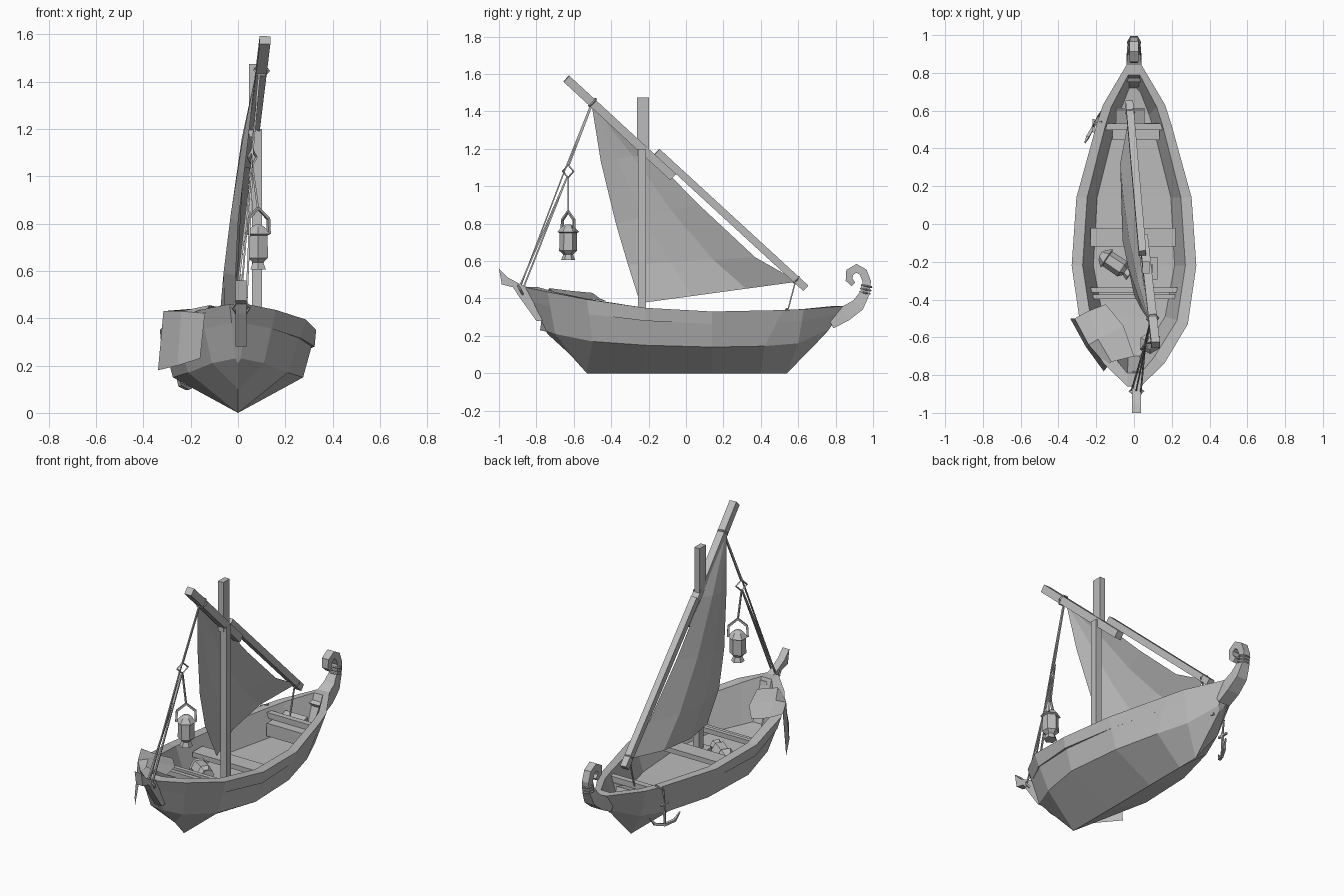
import bpy, bmesh, math
from mathutils import Vector, Matrix

if "Cube" in bpy.data.objects:
    bpy.data.objects.remove(bpy.data.objects["Cube"])

grey = bpy.data.materials.new("plain_grey")
grey.use_nodes = True
grey.diffuse_color = (0.5, 0.5, 0.5, 1)
grey.node_tree.nodes["Principled BSDF"].inputs["Base Color"].default_value = (0.5, 0.5, 0.5, 1)


def finish(name, bm):
    bmesh.ops.recalc_face_normals(bm, faces=bm.faces)
    mesh = bpy.data.meshes.new(name)
    bm.to_mesh(mesh)
    bm.free()
    mesh.materials.append(grey)
    ob = bpy.data.objects.new(name, mesh)
    bpy.context.collection.objects.link(ob)
    return ob


def loft(bm, rings, closed=True):
    """Join rows of points with quads and return the rows of vertices."""
    rows = [[bm.verts.new(p) for p in ring] for ring in rings]
    n = len(rows[0])
    for a, b in zip(rows, rows[1:]):
        for i in range(n if closed else n - 1):
            j = (i + 1) % n
            bm.faces.new((a[i], a[j], b[j], b[i]))
    return rows


def sweep(name, path, radii, sides=4, ref=(1, 0, 0)):
    """Sweep a regular section along a path; radii is a number or one per point."""
    pts = [Vector(p) for p in path]
    if not isinstance(radii, (list, tuple)):
        radii = [radii] * len(pts)
    rings = []
    for i, p in enumerate(pts):
        t = (pts[min(i + 1, len(pts) - 1)] - pts[max(i - 1, 0)]).normalized()
        u = Vector(ref)
        u = (u - t * u.dot(t)).normalized()
        v = t.cross(u)
        angles = [2 * math.pi * (k + 0.5) / sides for k in range(sides)]
        rings.append([p + (u * math.cos(a) + v * math.sin(a)) * radii[i] for a in angles])
    bm = bmesh.new()
    rows = loft(bm, rings)
    bm.faces.new(rows[0])
    bm.faces.new(rows[-1])
    return finish(name, bm)


def box(name, centre, size, turn=0, axis='Z'):
    bm = bmesh.new()
    m = Matrix.Translation(centre) @ Matrix.Rotation(turn, 4, axis) @ Matrix.Diagonal((*size, 1))
    bmesh.ops.create_cube(bm, size=1, matrix=m)
    return finish(name, bm)


def ring(name, centre, radius, thick, normal, count=6, up=(1, 0, 0)):
    """Small loop with its first corner towards up."""
    n = Vector(normal).normalized()
    u = Vector(up)
    u = (u - n * u.dot(n)).normalized()
    v = n.cross(u)
    bm = bmesh.new()
    rings = []
    for k in range(count + 1):
        a = 2 * math.pi * k / count
        d = u * math.cos(a) + v * math.sin(a)
        c = Vector(centre) + d * radius
        rings.append([c + d * thick, c + n * thick, c - d * thick, c - n * thick])
    loft(bm, rings)
    bmesh.ops.remove_doubles(bm, verts=bm.verts, dist=0.0005)
    return finish(name, bm)


# Hull stations: sheer (y, half width, z), knuckle (y, w, z), keel (y, z), inner rim (y, w), floor (y, w)
stations = [
    ((-.86, .035, .46), (-.75, .012, .23), (-.74, .21), (-.79, .035), (-.70, .03)),
    ((-.74, .16, .435), (-.70, .11, .21), (-.62, .10), (-.70, .11), (-.64, .07)),
    ((-.53, .285, .395), (-.50, .21, .17), (-.53, .0), (-.51, .228), (-.49, .165)),
    ((-.22, .33, .35), (-.22, .275, .15), (-.22, .0), (-.22, .272), (-.22, .215)),
    ((.14, .305, .33), (.14, .25, .14), (.14, .0), (.14, .248), (.14, .195)),
    ((.52, .20, .338), (.42, .18, .145), (.40, .0), (.52, .152), (.46, .115)),
    ((.63, .165, .343), (.60, .11, .16), (.54, .0), (.62, .12), (.58, .08)),
    ((.85, .035, .36), (.765, .02, .235), (.745, .21), (.79, .03), (.72, .025)),
]
rings = []
for sheer, knuckle, keel, rim, floor in stations:
    y, w, z = sheer
    step = 0.014 * max(0, 1 - abs(y + .25) / .4)
    f = 0.35
    ky, kw, kz = (a + (b - a) * f for a, b in zip(sheer, knuckle))
    half = [(floor[1], floor[0], kz * .3 + .1), (rim[1], rim[0], z), (w, y, z),
            (kw + step, ky, kz), (kw, ky, kz), (knuckle[1], knuckle[0], knuckle[2])]
    rings.append(half + [(0, *keel)] + [(-px, py, pz) for px, py, pz in reversed(half)])
bm = bmesh.new()
rows = loft(bm, rings)
for row in (rows[0], rows[-1]):
    for i in range(5):
        bm.faces.new((row[i], row[i + 1], row[11 - i], row[12 - i]))
    bm.faces.new((row[5], row[6], row[7]))
bmesh.ops.remove_doubles(bm, verts=bm.verts, dist=0.0002)
finish("hull", bm)

# Stern post: side profile extruded across
bm = bmesh.new()
outline = [(-1, .56), (-.95, .51), (-.87, .468), (-.78, .44), (-.74, .28), (-.80, .28),
           (-.90, .42), (-.925, .46), (-.985, .475)]
rows = loft(bm, [[(x, y, z) for y, z in outline] for x in (-.01, .036)])
for row in rows:
    bm.faces.new(row)
finish("stern_post", bm)

# Curled stem head and its rope turns
sweep("curled_stem", [(0, .77, .275), (0, .85, .318), (0, .92, .365), (0, .957, .43), (0, .967, .49),
                      (0, .948, .54), (0, .912, .561), (0, .876, .54), (0, .872, .50), (0, .895, .475)],
      [.055, .058, .05, .036, .031, .032, .033, .032, .027, .02])
for k in range(3):
    ring("stem_rope", (0, .957 + .004 * k, .43 + .018 * k), .032, .005, (0, .2, 1))

# Thwarts and inside fittings
box("middle_thwart", (-.005, -.07, .27), (.45, .10, .03))
for y, z in ((-.35, .28), (-.385, .27)):
    box("aft_thwart", (0, y, z), (.49, .026, .03))
box("bow_thwart", (-.01, .515, .30), (.34, .035, .035))
box("bow_chest", (.01, .49, .24), (.25, .09, .08))
box("bow_bundle", (-.02, .565, .275), (.15, .09, .035), .3, 'X')
box("mast_step", (.075, -.235, .19), (.10, .12, .05))

# Mast and the two-part yard
sweep("mast", [(.08, -.235, .16), (.08, -.235, 1.20)], .029)
box("mast_top", (.064, -.23, 1.32), (.036, .062, .31))
sweep("upper_yard", [(.114, -.64, 1.575), (.05, -.07, 1.05)], .032)
sweep("lower_yard", [(.045, -.155, 1.185), (-.025, .64, .455)], .028)
slope = (-.1, .73, -.67)
ring("peak_lashing", (.099, -.50, 1.447), .03, .006, slope)
ring("clew_lashing", (-.02, .59, .50), .024, .004, slope)

# Sail: rows running from the luff to the yard, bellied to one side
luff = [(.075, -.505, 1.44), (.04, -.455, 1.13), (0, -.375, .80), (-.01, -.31, .58), (.025, -.245, .375)]
leech = [(.08, -.495, 1.43), (.035, -.20, 1.175), (.015, .07, .90), (0, .37, .62), (-.02, .60, .49)]
bm = bmesh.new()
rings = []
for a, b in zip(luff, leech):
    a, b = Vector(a), Vector(b)
    belly = .09 * (b - a).length
    rings.append([a.lerp(b, s) - Vector((belly * 4 * s * (1 - s), 0, 0)) for s in (0, .33, .67, 1)])
loft(bm, rings, closed=False)
finish("sail", bm)

# Stays, ring and sheet
sweep("peak_stay", [(.09, -.505, 1.43), (.06, -.625, 1.115)], .006)
ring("stay_ring", (.06, -.63, 1.08), .034, .006, (1, -.6, 0), 4, (0, 0, 1))
for x, y, z in ((.035, -.90, .44), (-.012, -.88, .43)):
    sweep("stern_stay", [(.06, -.635, 1.05), (x, y, z)], .006)
sweep("long_stay", [(.09, -.51, 1.43), (.06, -.65, 1.08), (.01, -.89, .45)], .005)
ring("stern_lashing", (.013, -.885, .445), .036, .006, (0, 1, .5))
sweep("sheet", [(-.02, .585, .49), (-.02, .535, .30)], .005)

# Lantern body, used hanging from the stay and lying on the floor
lantern = [(.038, 0), (.026, .03), (.048, .05), (.046, .145), (.058, .15), (.032, .18), (.014, .19)]


def lantern_body(name, place, axis):
    place, axis = Vector(place), Vector(axis).normalized()
    ref = (1, 0, 0) if axis.z > .9 else (0, 0, 1)
    sweep(name, [place + axis * h for r, h in lantern], [r for r, h in lantern], 6, ref)


lx, ly = .085, -.63
lantern_body("hanging_lantern", (lx, ly, .605), (0, 0, 1))
sweep("lantern_handle", [(lx + .045 * s, ly + .032 * s, z) for s, z in
                         ((-1, .755), (-.95, .82), (0, .865), (.95, .82), (1, .755))],
      .009, 4, (-.6, .8, 0))
sweep("lantern_rope", [(.06, -.63, 1.045), (lx, ly, .86)], .006)
lantern_body("floor_lantern", (-.02, -.265, .25), (-.75, .5, -.05))

# Cloth thrown over the stern quarter and hanging outside
bm = bmesh.new()
loft(bm, [[(0, -.70, .425), (-.055, -.54, .40), (-.15, -.425, .385)],
          [(-.12, -.73, .455), (-.19, -.61, .44), (-.24, -.46, .40)],
          [(-.14, -.755, .42), (-.24, -.64, .43), (-.315, -.50, .43)],
          [(-.16, -.78, .23), (-.255, -.65, .20), (-.338, -.50, .18)]], closed=False)
finish("draped_cloth", bm)

# Anchor hanging by the bow
sweep("anchor_rope", [(-.17, .54, .345), (-.215, .53, .33), (-.215, .52, .25)], .006, 4, (0, 1, .3))
sweep("anchor_shank", [(-.215, .52, .25), (-.215, .515, .115)], .008)
sweep("anchor_arms", [(-.26, .43, .165), (-.245, .46, .12), (-.215, .515, .105),
                      (-.185, .57, .12), (-.17, .60, .165)], [.004, .011, .011, .011, .004])
box("anchor_stock", (-.215, .52, .235), (.012, .07, .012))
